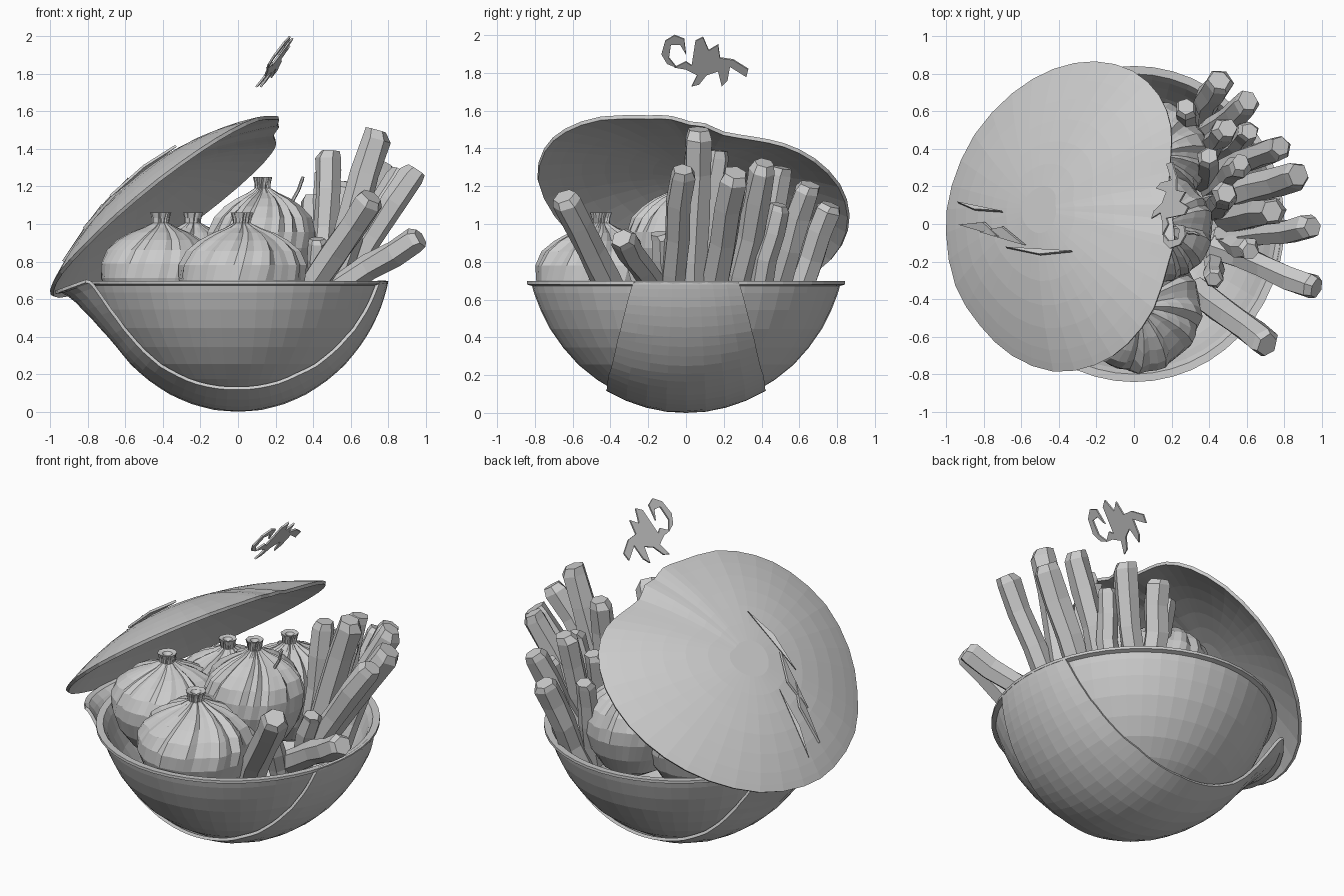
import bpy, random
from math import sin, cos, pi, hypot
from mathutils import Vector

if "Cube" in bpy.data.objects:
    bpy.data.objects.remove(bpy.data.objects["Cube"])

random.seed(4)


def make(name, verts, faces, thick=0.0):
    me = bpy.data.meshes.new(name)
    me.from_pydata([tuple(v) for v in verts], [], faces)
    me.validate()
    ob = bpy.data.objects.new(name, me)
    bpy.context.collection.objects.link(ob)
    if thick:
        m = ob.modifiers.new("thickness", 'SOLIDIFY')
        m.thickness, m.offset = thick, 0
    return ob


def ring_faces(rings, n):
    return [(i * n + j, i * n + (j + 1) % n, (i + 1) * n + (j + 1) % n, (i + 1) * n + j)
            for i in range(rings - 1) for j in range(n)]


def interp(pts, x):
    for (a, b), (c, d) in zip(pts, pts[1:]):
        if x <= c:
            return b + (d - b) * (x - a) / (c - a)
    return pts[-1][1]


# Bowl: lathed near-hemisphere shell with a small flared rim
OUTER = [(0, .025), (.12, .032), (.24, .06), (.36, .108), (.47, .175), (.57, .255), (.65, .345),
         (.72, .445), (.77, .545), (.805, .635), (.815, .672)]
prof = [(.004, .025)] + OUTER[1:] + [(.842, .68), (.842, .697), (.8, .695)]
prof += [(r - .03, z + .02) for r, z in OUTER[9:0:-1]] + [(.004, .055)]
N = 48
make("bowl", [(r * .95 * cos(2 * pi * j / N), r * sin(2 * pi * j / N), z)
              for r, z in prof for j in range(N)], ring_faces(len(prof), N))

# Overlapping band wrapped under the bowl, flaring into a hinge lip on the left
NU, NS = 40, 8
WIDTH = [(-1, .36), (-.6, .37), (0, .41), (.3, .4), (.6, .35), (1, .26)]
verts = []
for i in range(NU + 1):
    q = -1 + 2 * i / NU
    w = interp(WIDTH, q)
    for j in range(NS + 1):
        s = -1 + 2 * j / NS
        y = s * w
        x = sin(q * pi / 2) * (.818 ** 2 - y * y) ** .5
        p = Vector((x * .95, y, interp(OUTER, hypot(x, y))))
        p += (p - Vector((0, 0, .72))).normalized() * .016
        p.z += .025 * max(0, abs(q) - .8) / .2
        f = max(0, (-q - .58) / .42) ** 1.7
        p.x -= .18 * f * (1 - .45 * s * s)
        p.z -= .06 * f * (1 - s * s)
        verts.append(p)
W = NS + 1
make("bowl_band", verts, [(i * W + j, i * W + j + 1, (i + 1) * W + j + 1, (i + 1) * W + j)
                          for i in range(NU) for j in range(NS)], .018)

# Tilted lid: shallow dome over an irregular outline seen from above
OUTLINE = [(.21, .02), (.22, .1), (.19, .2), (.2, .36), (.2, .52), (.14, .68), (0, .81), (-.2, .86),
           (-.42, .82), (-.64, .69), (-.84, .47), (-.96, .2), (-.99, -.05), (-.94, -.33),
           (-.81, -.54), (-.64, -.7), (-.42, -.785), (-.2, -.75), (-.03, -.64), (.11, -.45),
           (.19, -.2), (.22, -.08)]
MID = Vector((-.38, .04))
NRM = Vector((-.755, .217, 1)).normalized()


def lid_point(x, y, h):
    return Vector((x, y, .62 + (x + 1) * .755 - y * .217)) + NRM * h


edge, m = [], len(OUTLINE)
for k in range(m):
    a, b, c, d = (Vector(OUTLINE[(k + o) % m]) for o in (-1, 0, 1, 2))
    edge += [b, (b + c) * .5625 - (a + d) * .0625]
radii = [.15, .3, .45, .6, .74, .87, .95, 1]
verts = []
for r in radii:
    for e in edge:
        p = MID + (e - MID) * r
        verts.append(lid_point(p.x, p.y, .005 + .2 * (1 - r * r)))
make("lid", verts, ring_faces(len(radii), len(edge)) + [tuple(range(len(edge)))[::-1]], .02)

# Torn slivers lifting from the lid near the hinge
SLIVERS = [[(-.94, .1), (-.7, .03), (-.85, .05)], [(-.93, -.02), (-.72, -.1), (-.8, -.02)],
           [(-.82, -.07), (-.58, -.15), (-.7, -.05)], [(-.68, -.16), (-.33, -.18), (-.5, -.2)]]
for k, tri in enumerate(SLIVERS):
    pts = []
    for x, y in tri:
        # solve for the flat-plane x whose dome point lands on the drawn x
        u = x
        for _ in range(12):
            r = min(1, hypot((u + .38) / .6, (y - .04) / .82))
            h = .2 * (1 - r * r) + .035
            u = .5 * u + .5 * min(x + .59 * h, .1)
        pts.append(lid_point(u, y, h))
    make(f"lid_sliver_{k}", pts, [(0, 1, 2)], .015)

# Pleated dumplings with gathered knots
DUMP = [(.02, 0), (.35, 0), (.65, .08), (.88, .25), (.99, .42), (.98, .55), (.86, .67), (.66, .76),
        (.45, .825), (.25, .87), (.13, .91), (.14, .955), (.17, 1), (.09, .99), (.01, .94)]
DEPTH = [0, 0, 0, .005, .015, .035, .07, .11, .15, .18, .14, .1, .06, 0, 0]


def dumpling(name, x, y, z0, top, rad):
    n, verts = 44, []
    pleat = [random.choice((-1, -.6, .3, .8, 1)) for _ in range(n)]
    for k, ((r, z), d) in enumerate(zip(DUMP, DEPTH)):
        for j in range(n):
            t = 2 * pi * j / n + .06 * k
            rr = rad * r * (1 + d * pleat[j] + random.uniform(-.012, .012))
            verts.append((x + rr * cos(t), y + rr * sin(t), z0 + (top - z0) * z))
    make(name, verts, ring_faces(len(DUMP), n))


for k, d in enumerate([(.02, -.45, .44, 1.06, .34), (-.41, -.12, .46, 1.06, .32),
                       (.13, -.02, .6, 1.25, .29), (-.24, .24, .46, 1.06, .3),
                       (.11, .36, .5, 1.14, .29)]):
    dumpling(f"dumpling_{k}", *d)


# Fries: uneven six-sided sticks from base to tip
def fry(name, base, tip, rad):
    base, tip = Vector(base), Vector(tip)
    base = base - (tip - base).normalized() * .18
    axis = tip - base
    quat = axis.to_track_quat('Z', 'Y')
    turn, n, verts = random.uniform(0, 1), 6, []
    steps = [0, .25, .5, .75, .95, 1]
    for t in steps:
        wob = Vector((random.uniform(-.008, .008), random.uniform(-.008, .008), 0))
        for j in range(n):
            a = turn + 2 * pi * j / n
            r = rad * (.78 if t == 1 else 1) * random.uniform(.9, 1.1)
            verts.append(base + axis * t + quat @ (Vector((r * cos(a), r * sin(a), 0)) + wob))
    m = len(steps)
    make(name, verts, ring_faces(m, n) + [tuple(range(n))[::-1], tuple(range((m - 1) * n, m * n))])


FRIES = [((.57, -.18, .68), (.97, -.34, .93), .07), ((.42, -.42, .7), (.71, -.64, 1.15), .08),
         ((.57, -.07, .72), (.95, -.02, 1.29), .07), ((.54, .04, .75), (.74, .07, 1.5), .078),
         ((.52, .15, .7), (.88, .26, 1.27), .078), ((.48, .29, .7), (.79, .41, 1.32), .07),
         ((.42, .5, .7), (.61, .65, 1.21), .072), ((.37, .62, .7), (.46, .77, 1.1), .072),
         ((.45, .1, .75), (.49, .16, 1.39), .068), ((.4, .4, .7), (.49, .51, 1.3), .066),
         ((.42, -.22, .65), (.42, -.3, .92), .055), ((.3, .52, .7), (.28, .62, 1.1), .06),
         ((.45, .22, .7), (.57, .32, 1.22), .06), ((.38, .26, .7), (.4, .36, 1.15), .06),
         ((.52, .4, .7), (.62, .5, 1.1), .06), ((.5, -.1, .6), (.62, -.14, .95), .06)]
for k, f in enumerate(FRIES):
    fry(f"fry_{k}", *f)
# Thin splinter beside the fries
fry("splinter", (.3, -.05, 1.14), (.35, -.06, 1.25), .009)

# Jagged torn flakes floating above the lid, drawn in y-z
FLAKES = [[(-.13, 1.9), (-.11, 1.97), (-.06, 2.0), (-.01, 1.98), (0, 1.9), (-.03, 1.95), (-.08, 1.95),
           (-.09, 1.88), (-.05, 1.83), (-.1, 1.85)],
          [(-.06, 1.83), (0, 1.86), (.03, 1.84), (.05, 1.97), (.09, 1.99), (.12, 1.92), (.17, 1.95),
           (.18, 1.88), (.24, 1.87), (.22, 1.76), (.19, 1.73), (.17, 1.81), (.11, 1.79), (.07, 1.74),
           (.03, 1.73), (.06, 1.79), (0, 1.82)],
          [(.18, 1.88), (.25, 1.87), (.33, 1.82), (.32, 1.78), (.24, 1.83)]]
for k, pts in enumerate(FLAKES):
    make(f"torn_flake_{k}", [(.2 + (z - 1.86) * .72 + .15 * (y - .1), y, z) for y, z in pts],
         [tuple(range(len(pts)))], .01)
